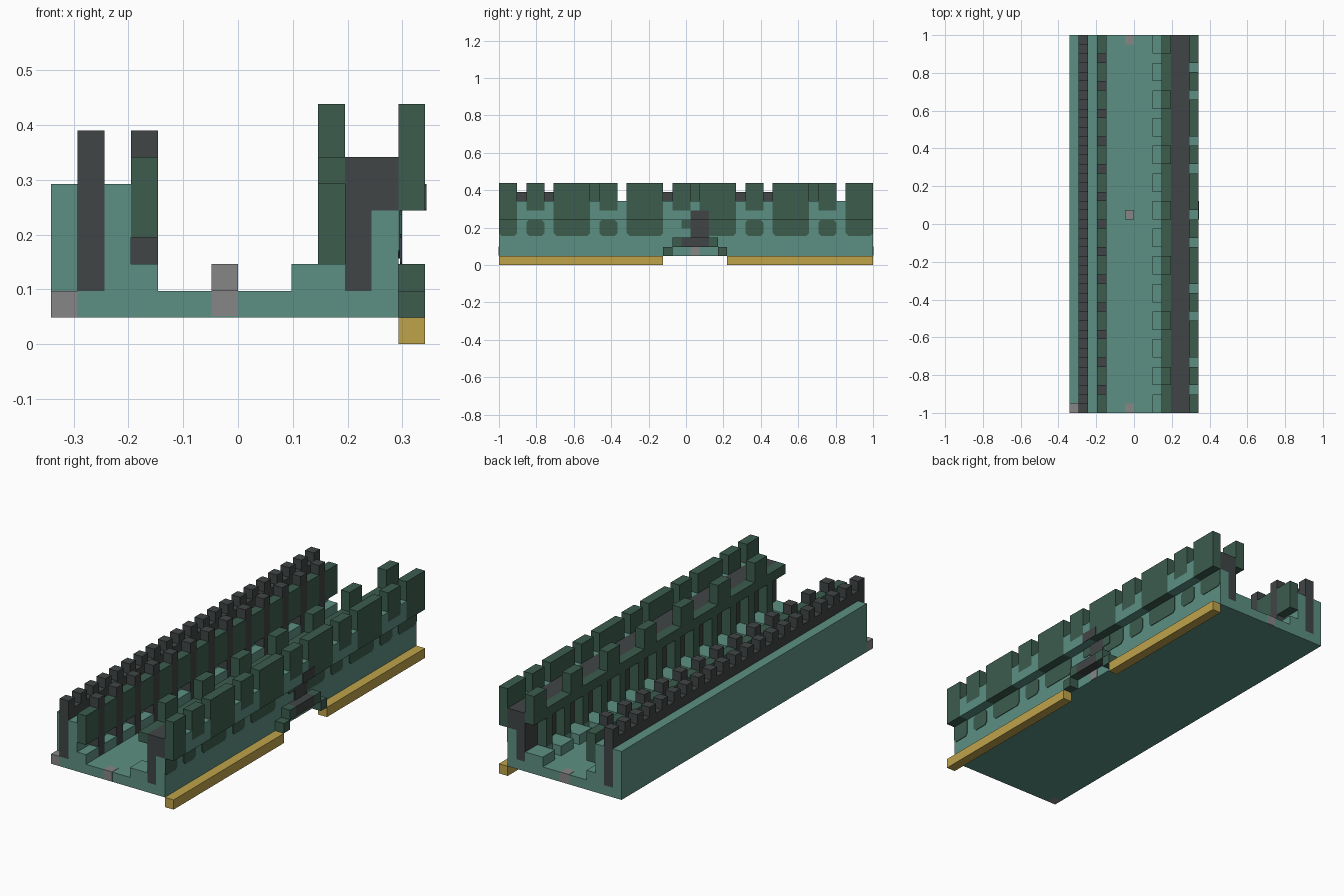
import bpy, bmesh

cube = bpy.data.objects.get("Cube")
if cube:
    bpy.data.objects.remove(cube, do_unlink=True)

U = 2 / 41            # one block
W, L = 14, 41         # blocks across and along


def material(name, r, g, b):
    m = bpy.data.materials.new(name)
    m.use_nodes = True
    m.diffuse_color = (r, g, b, 1)
    m.node_tree.nodes["Principled BSDF"].inputs["Base Color"].default_value = (r, g, b, 1)
    return m


teal = material("teal", 0.107, 0.279, 0.223)
green = material("dark green", 0.045, 0.107, 0.076)
dark = material("charcoal", 0.053, 0.06, 0.06)
grey = material("grey", 0.238, 0.238, 0.238)
gold = material("gold", 0.52, 0.366, 0.07)


def point(x, y, z):
    return ((x - W / 2) * U, (y - L / 2) * U, z * U)


def finish(bm, name, mat):
    bmesh.ops.recalc_face_normals(bm, faces=bm.faces)
    mesh = bpy.data.meshes.new(name)
    bm.to_mesh(mesh)
    bm.free()
    mesh.materials.append(mat)
    bpy.context.collection.objects.link(bpy.data.objects.new(name, mesh))


def add_prism(bm, outline, x0, x1):
    """Extrude a (y, z) outline across x, in block units."""
    face = bm.faces.new([bm.verts.new(point(x0, y, z)) for y, z in outline])
    new = bmesh.ops.extrude_face_region(bm, geom=[face])["geom"]
    verts = [v for v in new if isinstance(v, bmesh.types.BMVert)]
    bmesh.ops.translate(bm, verts=verts, vec=((x1 - x0) * U, 0, 0))


def blocks(name, mat, xs, ys, zs):
    """Boxes sharing one x and z span, repeated over a list of y spans."""
    bm = bmesh.new()
    for a, b in ys:
        add_prism(bm, [(a, zs[0]), (b, zs[0]), (b, zs[1]), (a, zs[1])], *xs)
    finish(bm, name, mat)


def plates(name, mat, x, ys, zs, c=0.3, top=True):
    """Thin panels with cut corners on a +x facing wall."""
    bm = bmesh.new()
    z0, z1 = zs
    for a, b in ys:
        pts = [(a, z0 + c), (a + c, z0), (b - c, z0), (b, z0 + c)]
        pts += [(b, z1 - c), (b - c, z1), (a + c, z1), (a, z1 - c)] if top else [(b, z1), (a, z1)]
        add_prism(bm, pts, x, x + 0.06)
    finish(bm, name, mat)


ALL = [(0, L)]
pairs = [(j, j + 2) for j in range(0, L, 3)]
singles = [(j, j + 1) for j in range(2, L, 3)]
small = [(j, j + 2) for j in range(3, L, 8)]
large = [(0, 2)] + [(j, j + 4) for j in range(6, 34, 8)] + [(38, L)]
merlons = sorted(small + large)
gaps = [(a[1], b[0]) for a, b in zip(merlons, merlons[1:])]

# Deck and edge rails below it
blocks("deck", teal, (0, 13), [(1, L)], (1, 2))
blocks("deck_front_edge", teal, (1, 13), [(0, 1)], (1, 2))
blocks("corner_block", grey, (0, 1), [(0, 1)], (1, 2))
blocks("edge_rail", gold, (13, 14), [(0, 18), (25, L)], (0, 1))
blocks("deck_end_marker", grey, (6, 7), [(-0.03, 1), (40, 41.03)], (1.05, 2.03))
blocks("deck_centre_marker", grey, (6, 7), [(21, 22)], (2, 3))

# Right bank: outer wall, fence, walkway and posts
blocks("right_outer_wall", teal, (0, 1), [(1, L)], (2, 6))
blocks("fence", dark, (1, 2), ALL, (2, 7))
blocks("fence_teeth", dark, (1, 2), [(j, j + 1) for j in range(0, L, 2)], (7, 8))
blocks("right_walkway", teal, (2, 3), ALL, (2, 6))
blocks("right_bench", teal, (3, 4), pairs, (2, 3))
blocks("right_panels", green, (3, 4), pairs, (4, 7))
blocks("right_posts", dark, (3, 4), singles, (2, 8))

# Left bank: seats, inner pillars, beam and battlements
blocks("left_seats", teal, (9, 10), pairs, (2, 3))
blocks("left_ledge", teal, (10, 11), ALL, (2, 3))
blocks("inner_pillars", green, (10, 11), singles, (3, 6))
blocks("inner_beam", green, (10, 11), ALL, (6, 7))
blocks("inner_merlons", green, (10, 11), [(j, j + 2) for j in range(3, L, 6)], (7, 9))
blocks("left_core", dark, (11, 12), ALL, (2, 7))
blocks("left_wall", teal, (12, 13), ALL, (2, 5))
blocks("left_walkway", dark, (12, 13), ALL, (5, 7))

# Overhanging outer parapet
blocks("parapet_gaps", teal, (13, 14), gaps, (5, 7))
blocks("parapet_under_small_merlons", teal, (13, 14), small, (5, 6))
blocks("small_merlons", green, (13, 14), small, (6, 9))
blocks("large_merlons", green, (13, 14), large, (5, 9))
plates("large_wall_panels", green, 13, large, (3.2, 5), top=False)
plates("small_wall_panels", green, 13, [s for s in small if s[0] != 19], (3.2, 4.95))

# Doorway in the middle of the outer wall
blocks("door_arch_feet", green, (13, 14), [(18, 19), (24, 25)], (1, 2))
blocks("door_arch_shoulders", green, (13, 14), [(19, 20), (23, 24)], (2, 3))
blocks("door_arch_top", dark, (13, 14), [(20, 23)], (2, 3))
plates("door_step_marker", grey, 13, [(21, 22)], (1.03, 1.97), c=0.1)
plates("door_panel", dark, 13.07, [(21, 23)], (3, 5), c=0.05)
plates("door_panel_upper", dark, 14, [(21, 23)], (5, 6), c=0.05)
plates("door_side_panels", green, 13.07, [(20, 21), (23, 24)], (4, 4.95), c=0.1)
